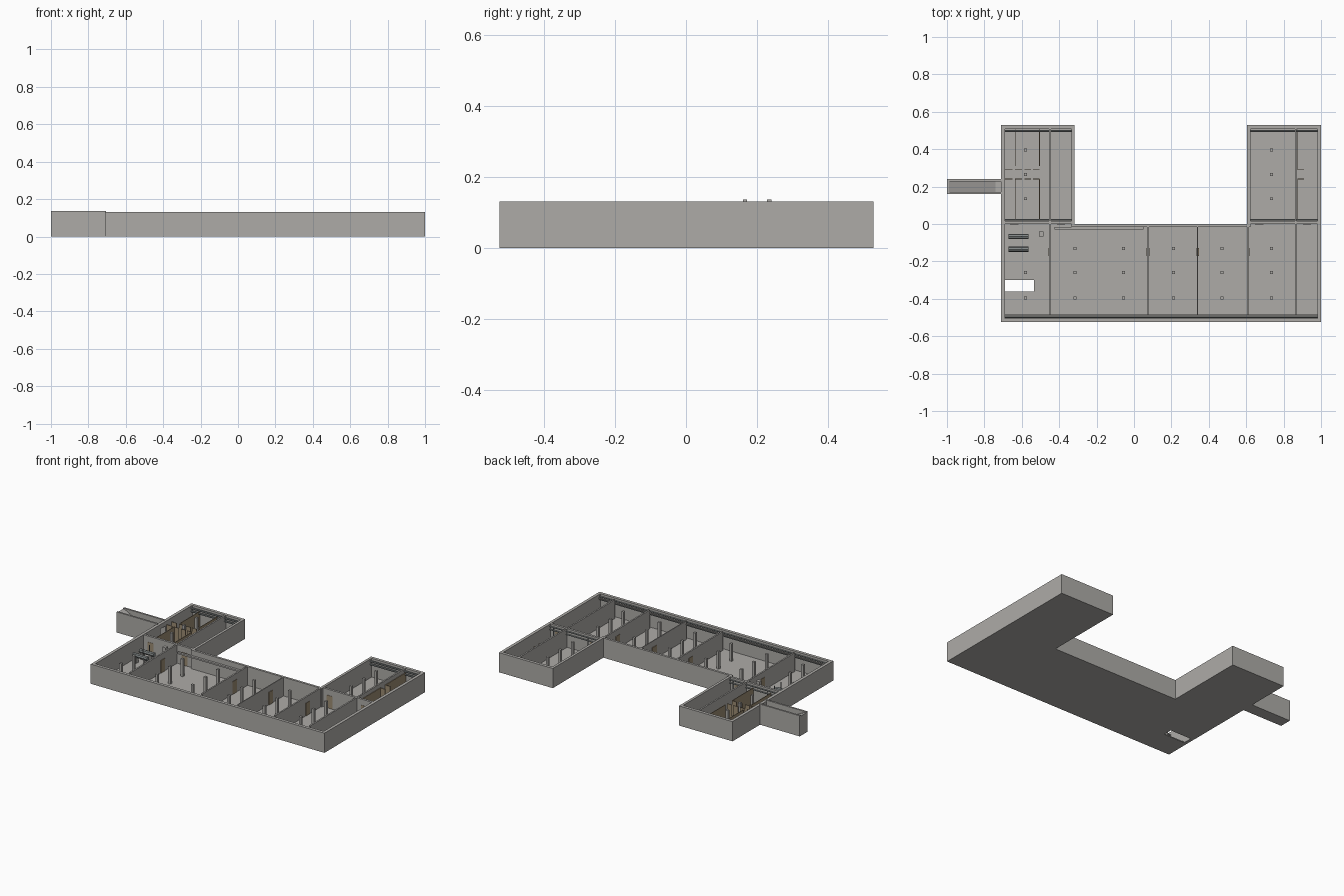
import bpy, bmesh, math
from mathutils import Vector

if "Cube" in bpy.data.objects:
    bpy.data.objects.remove(bpy.data.objects["Cube"])

H = 0.13       # wall height
F = 0.006      # floor thickness


def material(name, colour):
    m = bpy.data.materials.new(name)
    m.diffuse_color = colour
    m.use_nodes = True
    m.node_tree.nodes["Principled BSDF"].inputs["Base Color"].default_value = m.diffuse_color
    return m


WOOD = material("wood", (0.33, 0.26, 0.17, 1))
STEEL = material("steel", (0.22, 0.24, 0.24, 1))
CONCRETE = material("concrete", (0.42, 0.41, 0.39, 1))


def finish(bm, name, mat):
    bmesh.ops.recalc_face_normals(bm, faces=bm.faces)
    me = bpy.data.meshes.new(name)
    bm.to_mesh(me)
    bm.free()
    me.materials.append(mat)
    ob = bpy.data.objects.new(name, me)
    bpy.context.collection.objects.link(ob)
    return ob


def box(name, x0, x1, y0, y1, z0, z1, mat=CONCRETE):
    bm = bmesh.new()
    bmesh.ops.create_cube(bm, size=1)
    for v in bm.verts:
        v.co = Vector(((x0 + x1) / 2 + v.co.x * (x1 - x0),
                       (y0 + y1) / 2 + v.co.y * (y1 - y0),
                       (z0 + z1) / 2 + v.co.z * (z1 - z0)))
    return finish(bm, name, mat)


def prism(name, pts, direction, mat=CONCRETE):
    bm = bmesh.new()
    face = bm.faces.new([bm.verts.new(p) for p in pts])
    ext = bmesh.ops.extrude_face_region(bm, geom=[face])
    vs = [g for g in ext["geom"] if isinstance(g, bmesh.types.BMVert)]
    bmesh.ops.translate(bm, verts=vs, vec=direction)
    return finish(bm, name, mat)


def pipe(name, a, b, r=0.004):
    a, b = Vector(a), Vector(b)
    bm = bmesh.new()
    bmesh.ops.create_cone(bm, cap_ends=True, segments=8, radius1=r, radius2=r, depth=(b - a).length)
    rot = (b - a).to_track_quat('Z', 'Y')
    for v in bm.verts:
        v.co = rot @ v.co + (a + b) / 2
    return finish(bm, name, STEEL)


def cut(target, name, *dims):
    c = box(name, *dims)
    c.hide_render = True
    c.hide_set(True)
    m = target.modifiers.new(name, 'BOOLEAN')
    m.operation, m.object, m.solver = 'DIFFERENCE', c, 'EXACT'


# U-shaped floor slab with a shaft opening
outer = [(-.71, -.525), (1, -.525), (1, .528), (.605, .528),
         (.605, 0), (-.318, 0), (-.318, .528), (-.71, .528)]
inner = [(-.69, -.505), (.98, -.505), (.98, .508), (.622, .508),
         (.622, -.015), (-.335, -.015), (-.335, .508), (-.69, .508)]
floor = prism("floor", [(x, y, 0) for x, y in outer], (0, 0, F))
cut(floor, "shaft_cutter", -.689, -.535, -.36, -.30, -.05, .05)

# perimeter wall ring
bm = bmesh.new()
rings = [[bm.verts.new((x, y, z)) for x, y in pts]
         for pts, z in ((outer, 0), (outer, H), (inner, H), (inner, 0))]
for k in range(4):
    a, b = rings[k], rings[(k + 1) % 4]
    for i in range(8):
        j = (i + 1) % 8
        bm.faces.new((a[i], a[j], b[j], b[i]))
walls = finish(bm, "outer_walls", CONCRETE)
cut(walls, "ramp_doorway_cutter", -.73, -.67, .173, .227, F, .10)

# partition walls
for x, y1, t in ((-.45, .51, .010), (.075, -.01, .010), (.34, -.01, .006),
                 (.61, -.01, .010), (.865, .51, .010)):
    box("partition_wall", x - t / 2, x + t / 2, -.487, y1, F, H - .0005)
for x0, x1 in ((-.695, -.33), (.615, .985)):
    box("wing_cross_wall", x0, x1, 0, .015, F, H - .001)

# columns
for x in (-.58, -.315, -.055, .21, .47, .735):
    for y in (-.13, -.26, -.395):
        if (x, y) != (-.58, -.13):
            box("column", x - .008, x + .008, y - .008, y + .008, F, .122)
for x in (-.58, .735):
    for y in (.135, .265, .395):
        box("column", x - .008, x + .008, y - .008, y + .008, F, .122)

# wooden storage compartments
for x in (-.635, -.505):
    for y0, y1 in ((.31, .505), (.02, .24)):
        box("storage_screen", x - .002, x + .002, y0, y1, F, .105, WOOD)
for y in (.24, .29):
    for x0, x1 in ((-.69, -.65), (-.635, -.60), (-.585, -.55), (-.54, -.505)):
        box("storage_front", x0, x1, y - .002, y + .002, F, .105, WOOD)
for y0, y1 in ((.29, .505), (.02, .24)):
    box("storage_screen", .873, .877, y0, y1, F, .105, WOOD)
for y in (.24, .29):
    box("storage_front", .875, .91, y - .002, y + .002, F, .105, WOOD)

# doors on the partitions
for x, y in ((.075, -.15), (.34, -.15), (.61, -.15), (-.45, -.15)):
    box("door", x - .007, x + .007, y - .022, y + .022, F, .09, WOOD)
for x in (-.64, -.39, .67, .925):
    box("cross_wall_door", x - .022, x + .022, -.002, .017, F, .09, WOOD)

# service pipes along the walls
for z in (.095, .115):
    for x0, x1 in ((-.69, -.455), (-.445, -.335), (.622, .86), (.87, .98)):
        pipe("wing_back_pipe", (x0, .497, z), (x1, .497, z), .006)
        pipe("wing_front_pipe", (x0, .022, z), (x1, .022, z), .004)
    pipe("front_wall_pipe", (-.69, -.498, z), (.98, -.498, z), .004)
box("front_cable_tray", -.69, .98, -.491, -.483, .104, .110)
box("rear_ledge", -.425, .05, -.030, -.015, .085, .095)
for x in (-.64, -.39, .67, .925):
    pipe("pipe_drop", (x + .03, .022, F), (x + .03, .022, .115), .003)

# plant room: tanks on cradles and a duct
for y in (-.067, -.135):
    pipe("tank", (-.67, y, .055), (-.565, y, .055), .014)
    for x in (-.65, -.585):
        box("tank_cradle", x - .006, x + .006, y - .013, y + .013, F, .047)
    pipe("tank_riser", (-.60, y, .06), (-.60, y, .11), .003)
box("vent_duct", -.508, -.483, -.066, -.041, F, .122)

# sloping entrance ramp with side walls
for y in (.16, .228):
    box("ramp_side_wall", -1, -.705, y, y + .012, 0, .136)
prism("ramp", [(-1, .171, 0), (-.70, .171, 0), (-.70, .171, F), (-.74, .171, F), (-.99, .171, .13), (-1, .171, .13)],
      (0, .058, 0))
